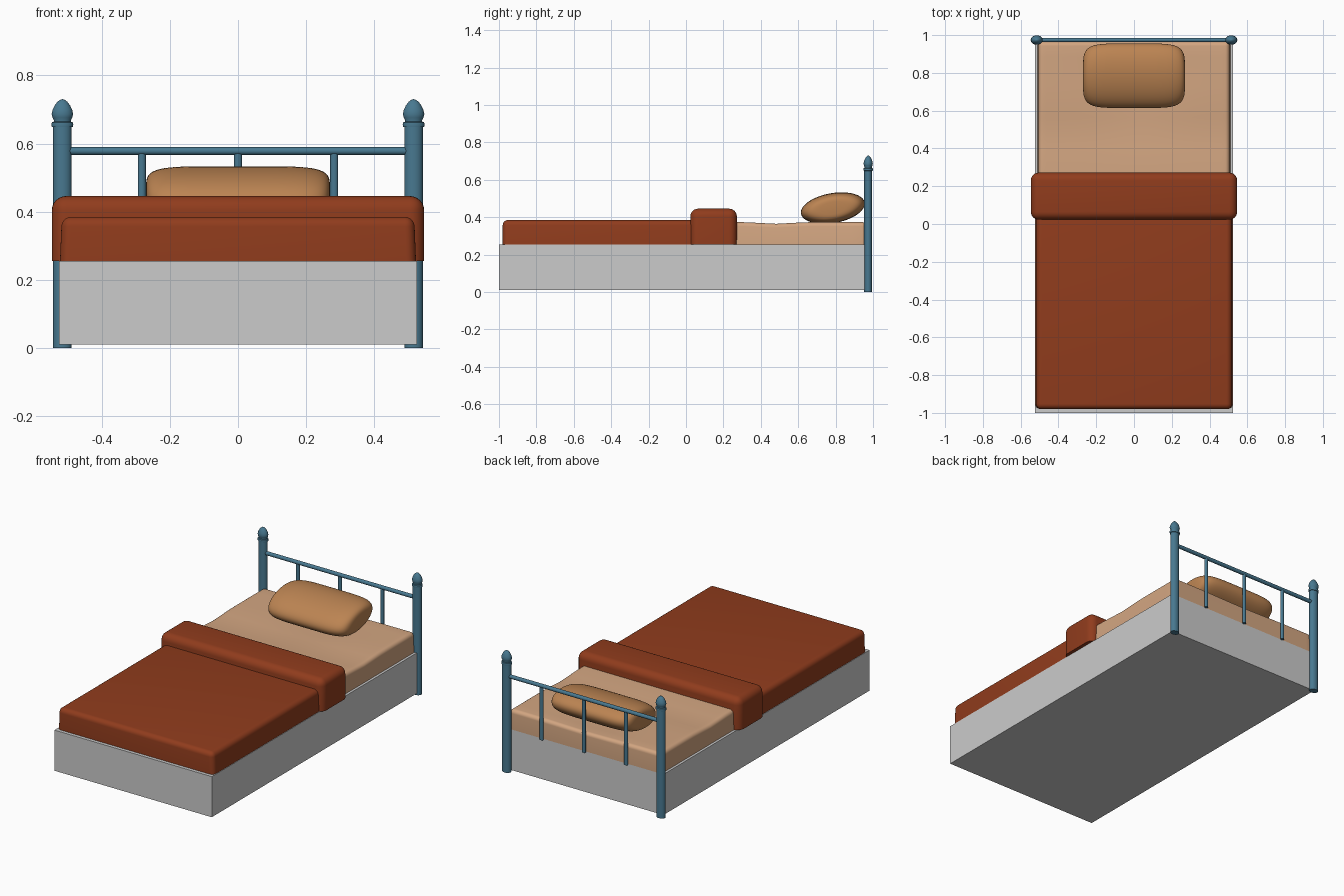
import bpy, bmesh, math
from mathutils import Vector, Matrix

if "Cube" in bpy.data.objects:
    bpy.data.objects.remove(bpy.data.objects["Cube"])


def material(name, rgb):
    m = bpy.data.materials.new(name)
    m.diffuse_color = (*rgb, 1)
    m.use_nodes = True
    m.node_tree.nodes["Principled BSDF"].inputs["Base Color"].default_value = m.diffuse_color
    return m


BLUE = material("blue_paint", (0.065, 0.19, 0.28))
RUST = material("rust_cloth", (0.28, 0.045, 0.012))
SHEET = material("sheet_cloth", (0.65, 0.38, 0.22))
TAN = material("pillow_cloth", (0.50, 0.23, 0.085))


def finish(name, bm, mat=None, smooth=None):
    bmesh.ops.recalc_face_normals(bm, faces=bm.faces[:])
    me = bpy.data.meshes.new(name)
    bm.to_mesh(me)
    bm.free()
    ob = bpy.data.objects.new(name, me)
    bpy.context.collection.objects.link(ob)
    if mat:
        me.materials.append(mat)
    if smooth:
        bpy.ops.object.select_all(action='DESELECT')
        ob.select_set(True)
        bpy.context.view_layer.objects.active = ob
        bpy.ops.object.shade_smooth_by_angle(angle=math.radians(smooth))
    return ob


def box(lo, hi):
    lo, hi = Vector(lo), Vector(hi)
    bm = bmesh.new()
    bmesh.ops.create_cube(bm, size=1)
    for v in bm.verts:
        v.co = (lo + hi) / 2 + v.co * (hi - lo)
    return bm


def soft_box(name, lo, hi, radius, mat, taper=1.0, cuts=0, shape=None):
    """Cushion-like box: every edge rounded except the bottom ones."""
    bm = box(lo, hi)
    edges = [e for e in bm.edges if max(v.co.z for v in e.verts) > lo[2] + 1e-4]
    bmesh.ops.bevel(bm, geom=edges, offset=radius, segments=6, profile=0.5,
                    affect='EDGES', clamp_overlap=True)
    if cuts:  # slice across x and y so the top can be shaped
        for axis in (0, 1):
            for i in range(1, cuts):
                p, n = Vector(), Vector()
                p[axis] = lo[axis] + (hi[axis] - lo[axis]) * i / cuts
                n[axis] = 1
                bmesh.ops.bisect_plane(bm, geom=bm.verts[:] + bm.edges[:] + bm.faces[:],
                                       plane_co=p, plane_no=n)
    for v in bm.verts:
        t = (v.co.z - lo[2]) / (hi[2] - lo[2])
        v.co.x *= 1 + (taper - 1) * t
        if shape:
            v.co.z += t * shape(v.co.x, v.co.y)
    return finish(name, bm, mat, 60)


def lathe(name, rings, matrix, mat, sides=24):
    """Rings are (radius, height) pairs around local z."""
    bm = bmesh.new()
    loops = [[bm.verts.new((r * math.cos(2 * math.pi * i / sides),
                            r * math.sin(2 * math.pi * i / sides), z))
              for i in range(sides)] for r, z in rings]
    for a, b in zip(loops, loops[1:]):
        for i in range(sides):
            j = (i + 1) % sides
            bm.faces.new((a[i], a[j], b[j], b[i]))
    bm.faces.new(loops[0][::-1])
    bm.faces.new(loops[-1])
    bm.transform(matrix)
    return finish(name, bm, mat, 40)


# Bed base
finish("bed_base", box((-0.525, -1.0, 0.01), (0.525, 0.965, 0.255)))


# Mattress with slight hollows
def hollow(x, y):
    def bump(cx, cy, w):
        return math.exp(-((x - cx) ** 2 + (y - cy) ** 2) / w)
    return -0.012 * bump(0, 0.75, 0.05) - 0.009 * math.exp(-((y - 0.48) / 0.1) ** 2)


soft_box("mattress", (-0.51, -0.96, 0.255), (0.51, 0.965, 0.374), 0.022, SHEET,
         taper=0.99, cuts=24, shape=hollow)

# Blanket and its folded-over band
soft_box("blanket", (-0.522, -0.98, 0.255), (0.522, 0.08, 0.385), 0.028, RUST, taper=0.99)
soft_box("blanket_fold", (-0.546, 0.023, 0.255), (0.546, 0.272, 0.446), 0.042, RUST)

# Pillow: ellipse section with blunt ends, tilted up toward the headboard
bm = bmesh.new()
bmesh.ops.create_uvsphere(bm, u_segments=48, v_segments=32, radius=1,
                          matrix=Matrix.Rotation(math.pi / 2, 4, 'Y'))


def power(v, e):
    return math.copysign(abs(v) ** e, v)


for v in bm.verts:
    x, r = v.co.x, math.hypot(v.co.y, v.co.z)
    k = (r ** 0.38 / r) if r > 1e-5 else 0
    v.co = (0.27 * power(x, 0.38), 0.173 * v.co.y * k, 0.080 * v.co.z * k)
bm.transform(Matrix.Translation((0, 0.785, 0.449)) @ Matrix.Rotation(math.radians(10), 4, 'X'))
finish("pillow", bm, TAN, 80)

# Headboard posts with collar and egg-shaped finial
Y = 0.974
post = [(0.027, 0), (0.027, 0.648), (0.031, 0.649), (0.032, 0.655), (0.031, 0.662),
        (0.025, 0.664), (0.025, 0.669), (0.029, 0.676), (0.0315, 0.686), (0.029, 0.698),
        (0.023, 0.711), (0.015, 0.722), (0.007, 0.728), (0.001, 0.730)]
for side, x in (("left", -0.515), ("right", 0.515)):
    lathe(side + "_post", post,
          Matrix.Translation((x, Y, 0)) @ Matrix.Diagonal((1, 0.78, 1, 1)), BLUE)

# Top rail and spindles
lathe("top_rail", [(0.0115, -0.51), (0.0115, 0.51)],
      Matrix.Translation((0, Y, 0.578)) @ Matrix.Rotation(math.pi / 2, 4, 'Y'), BLUE, 16)
for i, x in enumerate((-0.282, 0, 0.282)):
    lathe(f"spindle_{i + 1}", [(0.0115, 0.253), (0.0115, 0.578)],
          Matrix.Translation((x, Y, 0)) @ Matrix.Diagonal((1, 0.8, 1, 1)), BLUE, 16)
